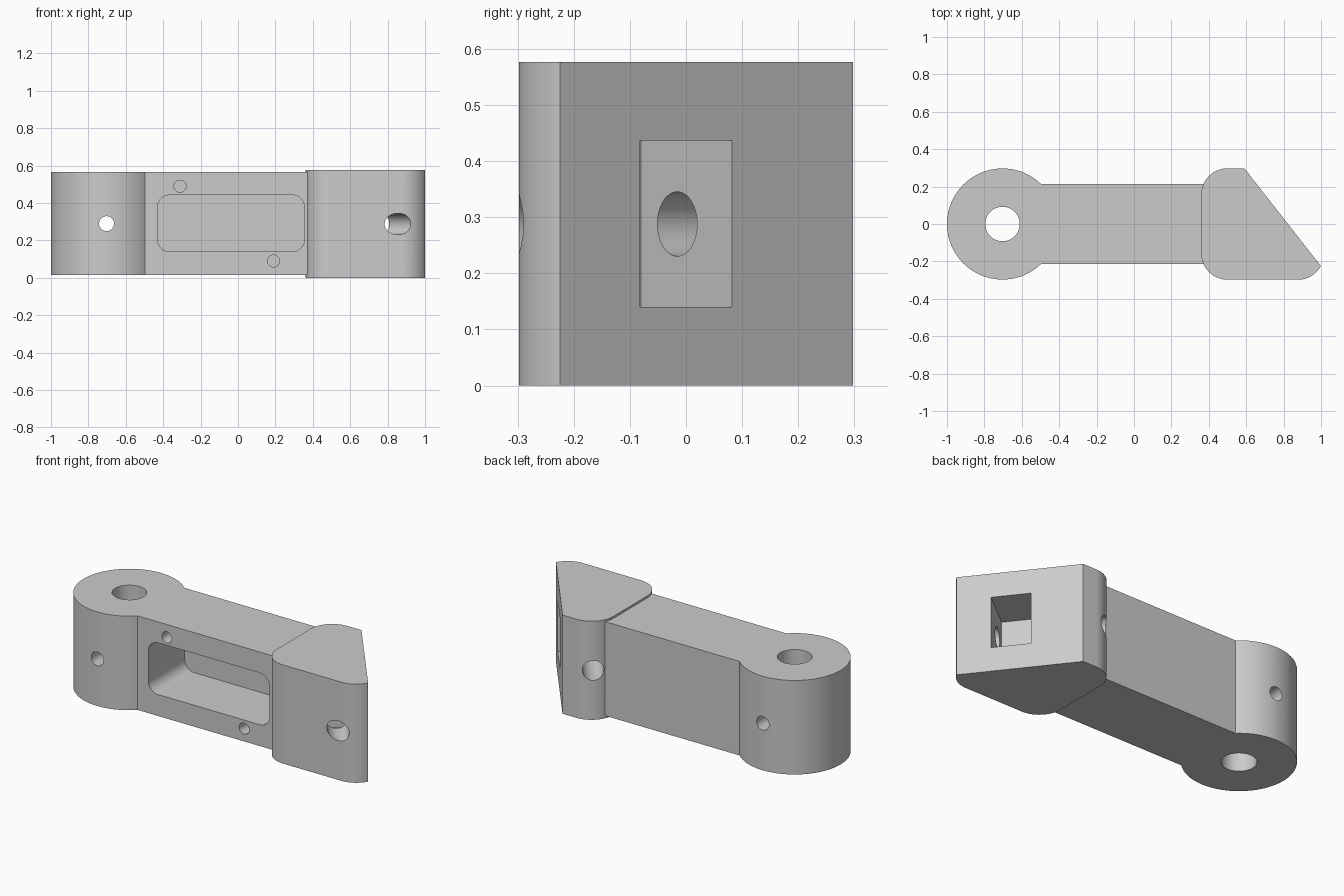
import bpy, bmesh
from math import radians, sin, cos, acos, asin, pi, atan2
from mathutils import Matrix, Vector

if "Cube" in bpy.data.objects:
    bpy.data.objects.remove(bpy.data.objects["Cube"])

metal = bpy.data.materials.new("light grey metal")
metal.use_nodes = True
grey = (0.6, 0.6, 0.6, 1)
metal.diffuse_color = grey
metal.node_tree.nodes["Principled BSDF"].inputs["Base Color"].default_value = grey


def arc(cx, cy, r, a0, a1, n):
    return [(cx + r * cos(a0 + (a1 - a0) * i / n), cy + r * sin(a0 + (a1 - a0) * i / n))
            for i in range(n + 1)]


def rounded_rect(x0, x1, y0, y1, r, n=10):
    corners = [(x0 + r, y0 + r, pi), (x1 - r, y0 + r, 1.5 * pi),
               (x1 - r, y1 - r, 0), (x0 + r, y1 - r, pi / 2)]
    return [p for cx, cy, a in corners for p in arc(cx, cy, r, a, a + pi / 2, n)]


def prism(name, outline, low, high, matrix=Matrix()):
    """Extrude a flat outline from low to high, then place it with a matrix."""
    bm = bmesh.new()
    face = bm.faces.new([bm.verts.new((x, y, low)) for x, y in outline])
    top = bmesh.ops.extrude_face_region(bm, geom=[face])["geom"]
    bmesh.ops.translate(bm, vec=(0, 0, high - low),
                        verts=[v for v in top if isinstance(v, bmesh.types.BMVert)])
    bmesh.ops.recalc_face_normals(bm, faces=bm.faces)
    bm.transform(matrix)
    mesh = bpy.data.meshes.new(name)
    bm.to_mesh(mesh)
    bm.free()
    mesh.materials.append(metal)
    ob = bpy.data.objects.new(name, mesh)
    bpy.context.collection.objects.link(ob)
    return ob


def circle(r, n=48):
    return arc(0, 0, r, 0, 2 * pi, n)[:-1]


def finish(ob, cutters):
    """Cut the holes, bake the result and smooth the round faces."""
    for c in cutters:
        mod = ob.modifiers.new("cut", 'BOOLEAN')
        mod.operation, mod.solver, mod.object = 'DIFFERENCE', 'EXACT', c
    graph = bpy.context.evaluated_depsgraph_get()
    mesh = bpy.data.meshes.new_from_object(ob.evaluated_get(graph))
    ob.modifiers.clear()
    ob.data = mesh
    for c in cutters:
        bpy.data.objects.remove(c)
    bpy.ops.object.select_all(action='DESELECT')
    ob.select_set(True)
    bpy.context.view_layer.objects.active = ob
    bpy.ops.object.shade_smooth_by_angle(angle=radians(30))
    weighted = ob.modifiers.new("flat faces stay flat", 'WEIGHTED_NORMAL')
    weighted.keep_sharp = True


MID = 0.29
EYE_X, EYE_R, ARM_Y = -0.703, 0.297, 0.215

# Arm with the round eye at its right end, as one outline
join = asin(ARM_Y / EYE_R)
outline = arc(EYE_X, 0, EYE_R, join, 2 * pi - join, 72)
outline += [(0.38, -ARM_Y), (0.38, ARM_Y)]
arm = prism("arm_with_eye", outline, 0.015, 0.565)

# Maps an outline in x and z to cutters that run along y
along_y = Matrix.Rotation(pi / 2, 4, 'X')


def cross_hole(name, x, z, r, low, high):
    return prism(name, circle(r), low, high, Matrix.Translation((x, 0, z)) @ along_y)


finish(arm, [
    prism("eye_bore", circle(0.092), -0.1, 0.7, Matrix.Translation((EYE_X, 0, 0))),
    cross_hole("eye_pin_hole", EYE_X, MID, 0.04, -0.5, 0.5),
    prism("front_pocket", rounded_rect(-0.43, 0.355, 0.14, 0.443, 0.065), -0.12, 0.4, along_y),
    cross_hole("upper_screw_hole", -0.31, 0.49, 0.032, 0.07, 0.4),
    cross_hole("lower_screw_hole", 0.19, 0.09, 0.032, 0.07, 0.4),
])

# Wedge head: rounded block trimmed by a slanted face
slope_top, slope_low = Vector((0.59, 0.298)), Vector((1.0, -0.225))
centre_x, centre_y, r = 0.876, -0.158, 0.14
end = atan2(slope_low.y - centre_y, slope_low.x - centre_x)
head_outline = (arc(0.5, 0.158, r, pi / 2, pi, 14) + arc(0.5, centre_y, r, pi, 1.5 * pi, 14)
                + arc(centre_x, centre_y, r, -pi / 2, end, 12) + [tuple(slope_top)])
head = prism("wedge_head", head_outline, 0, 0.577)

# Frame on the slanted face: x along the slope, y outward, z up
slope = (slope_low - slope_top).normalized()
middle = slope_top.lerp(slope_low, 0.298 / (slope_top.y - slope_low.y))
frame = (Matrix.Translation((middle.x, middle.y, 0))
         @ Matrix.Rotation(atan2(slope.y, slope.x), 4, 'Z'))
mortise = [(-0.104, -0.262), (0.104, -0.262), (0.104, 0.1), (-0.104, 0.1)]
along_slope = (frame @ Matrix.Translation((0, -0.158, 0.288))
               @ Matrix.Rotation(pi / 2, 4, 'Y'))
finish(head, [
    prism("mortise", mortise, 0.14, 0.437, frame),
    prism("slanted_bore", circle(0.0575), -0.8, 0.8, along_slope),
])
